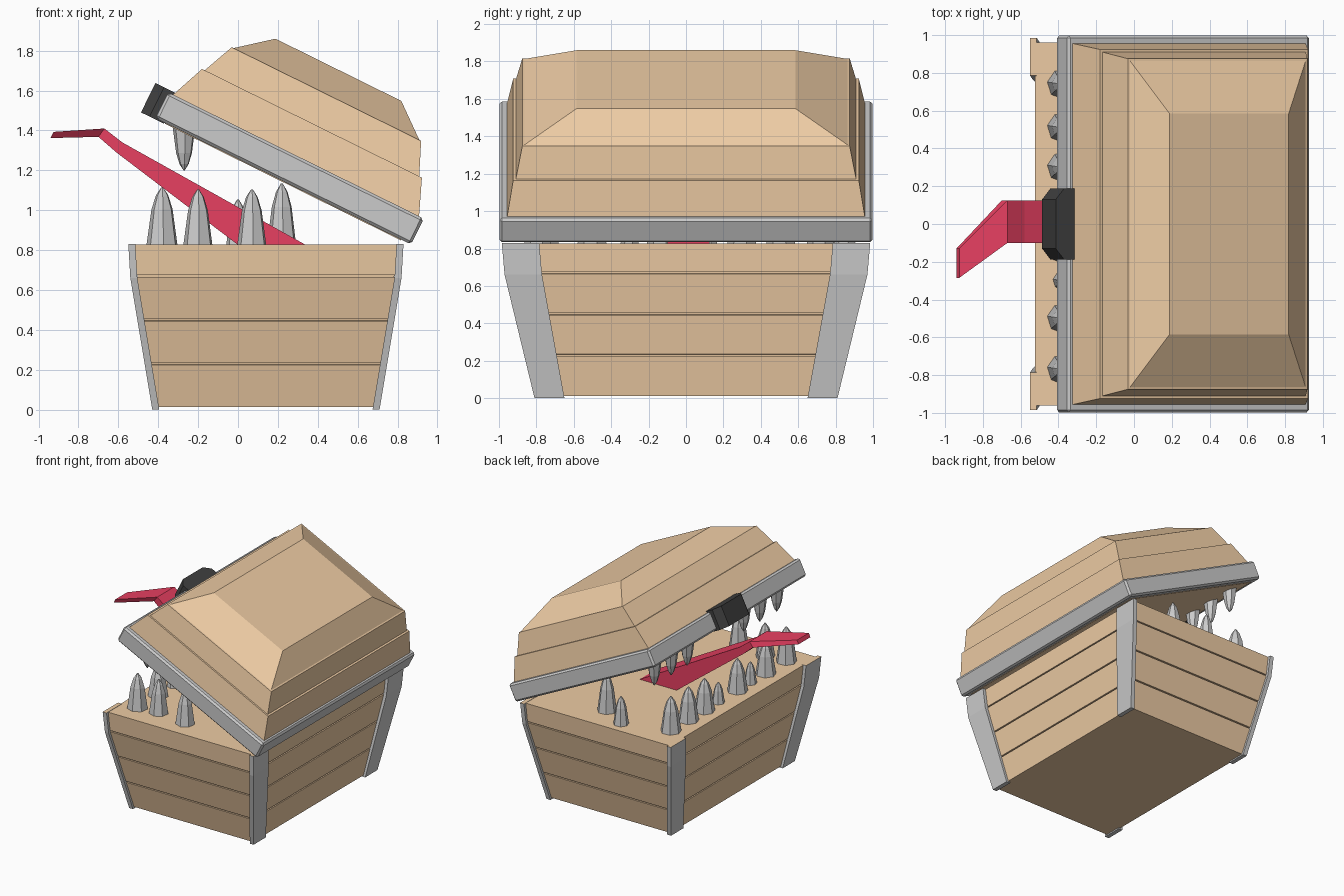
import bpy, bmesh, math
from mathutils import Vector

if "Cube" in bpy.data.objects:
    bpy.data.objects.remove(bpy.data.objects["Cube"])

TILT = math.radians(26.3)
HINGE = Vector((0.868, 0, 0.828))
CX = 0.14            # chest body centre in x
LU = -0.715          # lid centre in its own x


def material(name, rgb):
    m = bpy.data.materials.new(name)
    m.diffuse_color = (*rgb, 1)
    m.use_nodes = True
    m.node_tree.nodes["Principled BSDF"].inputs["Base Color"].default_value = m.diffuse_color
    return m


WOOD = material("wood", (0.85, 0.6, 0.37))
RED = material("red", (0.8, 0.05, 0.12))
BLACK = material("black", (0.05, 0.05, 0.05))


def loft(name, rings, mats=(), lid=False, top_mat=0):
    """Skin a stack of equal-sized vertex rings and cap both ends."""
    bm = bmesh.new()
    vs = [[bm.verts.new(p) for p in r] for r in rings]
    n = len(vs[0])
    for a, b in zip(vs, vs[1:]):
        for i in range(n):
            j = (i + 1) % n
            bm.faces.new((a[i], a[j], b[j], b[i]))
    bm.faces.new(vs[0][::-1])
    bm.faces.new(vs[-1]).material_index = top_mat
    bmesh.ops.recalc_face_normals(bm, faces=bm.faces)
    me = bpy.data.meshes.new(name)
    bm.to_mesh(me)
    bm.free()
    for m in mats:
        me.materials.append(m)
    ob = bpy.data.objects.new(name, me)
    bpy.context.collection.objects.link(ob)
    if lid:
        ob.location = HINGE
        ob.rotation_euler = (0, TILT, 0)
    return ob


def rect(x0, x1, y0, y1, z):
    return [(x0, y0, z), (x1, y0, z), (x1, y1, z), (x0, y1, z)]


def centred(cx, hx, hy, z):
    return rect(cx - hx, cx + hx, -hy, hy, z)


# Chest body: tapered planks separated by shallow grooves
def body_half(z):
    if z < 0.66:
        t = z / 0.66
        return 0.55 + 0.105 * t, 0.79 + 0.16 * t
    t = (z - 0.66) / 0.17
    return 0.655 + 0.01 * t, 0.95 + 0.012 * t


rings = [centred(CX, *body_half(0.012), 0.012)]
for z in (0.23, 0.45, 0.67):
    for dz, inset in ((-0.005, 0), (-0.004, 0.012), (0.004, 0.012), (0.005, 0)):
        hx, hy = body_half(z + dz)
        rings.append(centred(CX, hx - inset, hy - inset, z + dz))
rings.append(centred(CX, *body_half(0.828), 0.828))
loft("chest_body", rings, [WOOD])

# Metal corner posts
POST = ((0, 0.535, 0.57, 0.65, 0.81), (0.66, 0.645, 0.68, 0.77, 0.97),
        (0.83, 0.655, 0.69, 0.785, 0.985))
GREY = material("metal", (0.72, 0.72, 0.72))
for sx in (-1, 1):
    for sy in (-1, 1):
        loft("corner_post", [rect(CX + sx * a, CX + sx * b, sy * c, sy * d, z)
                             for z, a, b, c, d in POST], [GREY, WOOD], top_mat=1)

# Lid rim, with lining underneath
rim = loft("lid_rim", [centred(LU, 0.715, 0.998, z) for z in (0, 0.145)], [GREY], lid=True)
bev = rim.modifiers.new("edge", 'BEVEL')
bev.width = 0.014
bev.segments = 1
loft("lid_lining", [centred(LU, 0.66, 0.94, z) for z in (-0.004, 0.03)], [WOOD], lid=True)

# Lid planks and hipped top
LID = ((0.69, 0.957, 0.14), (0.615, 0.924, 0.325), (0.6, 0.91, 0.325),
       (0.53, 0.875, 0.488), (0.518, 0.863, 0.49), (0.352, 0.585, 0.624))
loft("lid_planks", [centred(LU, *r) for r in LID], [WOOD], lid=True)

# Latch on the lid front
LATCH = ((-1.38, -0.187), (-1.46, -0.187), (-1.508, -0.13),
         (-1.508, 0.13), (-1.46, 0.187), (-1.38, 0.187))
loft("latch", [[(x, y, z) for x, y in LATCH] for z in (-0.006, 0.158)], [BLACK], lid=True)

# Tongue: top x/z, bottom x/z, low y, high y per station
TONGUE = ((0.34, 0.826, 0.0, 0.826, -0.1, 0.125),
          (-0.58, 1.34, -0.61, 1.29, -0.1, 0.125),
          (-0.67, 1.41, -0.70, 1.368, -0.1, 0.125),
          (-0.925, 1.393, -0.94, 1.362, -0.285, -0.13))
loft("tongue", [[(a, y0, b), (a, y1, b), (c, y1, d), (c, y0, d)]
                for a, b, c, d, y0, y1 in TONGUE], [RED])


# Teeth: faceted, bullet-shaped
def tooth(name, x, y, z, h, r):
    prof = ((1, 0), (0.68, 0.62), (0.4, 0.86), (0.06, 1))
    loft(name, [[(x + r * k * math.cos(i * math.tau / 7 + 0.3),
                  y + r * k * math.sin(i * math.tau / 7 + 0.3), z + h * t)
                 for i in range(7)] for k, t in prof], [TOOTH])


TOOTH = material("tooth", (0.78, 0.78, 0.78))
FRONT_ROW = ((0.74, 0.29), (0.51, 0.28), (0.3, 0.27), (0.12, 0.17),
             (-0.13, 0.27), (-0.3, 0.18), (-0.5, 0.26), (-0.77, 0.29))
SIDES = ((0.22, 0.72, 0.31), (0.0, 0.85, 0.23), (-0.2, -0.75, 0.28), (0.07, -0.79, 0.28))
for y, h in FRONT_ROW:
    tooth("lower_tooth", -0.38, y, 0.825, h, 0.08 if h > 0.2 else 0.05)
for x, y, h in SIDES:
    tooth("lower_tooth", x, y, 0.825, h, 0.075 if h > 0.25 else 0.06)
for s in (-1, 1):
    for y in (0.8, 0.58, 0.37):
        tooth("upper_tooth", -0.27, s * y, 1.43, -0.23, 0.06)
